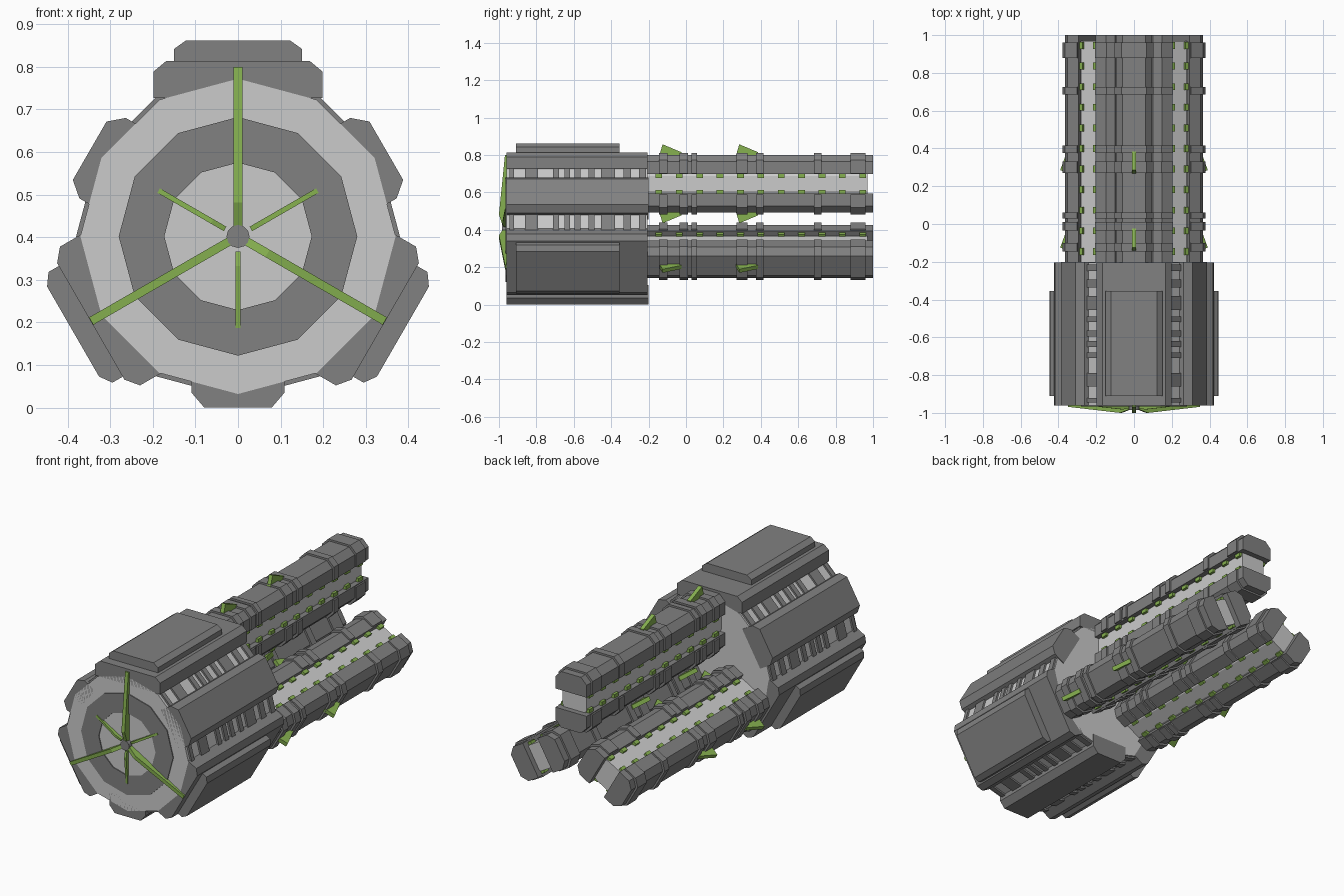
import bpy, bmesh, math
from mathutils import Vector

if "Cube" in bpy.data.objects:
    bpy.data.objects.remove(bpy.data.objects["Cube"])

ZC = 0.402                      # height of the long axis
BIG = (90, 210, 330)            # large armour and barrel directions
SMALL = (30, 150, 270)          # small armour directions


def material(name, rgb):
    m = bpy.data.materials.new(name)
    m.diffuse_color = (*rgb, 1)
    m.use_nodes = True
    m.node_tree.nodes["Principled BSDF"].inputs["Base Color"].default_value = m.diffuse_color
    return m


GREY = material("armour grey", (0.22, 0.22, 0.22))
LIGHT = material("light grey", (0.60, 0.60, 0.60))
GREEN = material("leaf green", (0.24, 0.44, 0.08))

parts = {}


def place(angle, t, y, r):
    """Local sideways t, along y, radial r -> world."""
    a = math.radians(angle)
    return Vector((r * math.cos(a) + t * math.sin(a), y,
                   ZC + r * math.sin(a) - t * math.cos(a)))


def loft(name, mat, ring_a, ring_b):
    """Closed solid between two matching outlines, added to the named part."""
    bm = parts.setdefault(name, (bmesh.new(), mat))[0]
    a = [bm.verts.new(p) for p in ring_a]
    b = [bm.verts.new(p) for p in ring_b]
    n = len(a)
    bm.faces.new(a)
    bm.faces.new(b[::-1])
    for i in range(n):
        bm.faces.new((a[i], b[i], b[(i + 1) % n], a[(i + 1) % n]))


def bar(name, mat, angle, profile, y0, y1):
    """Profile of (t, r) points run along y."""
    loft(name, mat, [place(angle, t, y0, r) for t, r in profile],
         [place(angle, t, y1, r) for t, r in profile])


def fin(name, mat, angle, outline, half):
    """Outline of (y, r) points given a thickness sideways."""
    loft(name, mat, [place(angle, -half, y, r) for y, r in outline],
         [place(angle, half, y, r) for y, r in outline])


def disc(name, mat, radius, y0, y1, sides=12):
    pts = [(radius * math.sin(math.tau * i / sides),
            radius * math.cos(math.tau * i / sides)) for i in range(sides)]
    bar(name, mat, 90, pts, y0, y1)


def rect(t0, t1, r0, r1):
    return [(t0, r0), (t1, r0), (t1, r1), (t0, r1)]


def chamfered(half, r0, r1, ct, cr):
    """Block whose r1 side has its corners cut off."""
    s = 1 if r1 > r0 else -1
    return [(-half, r0), (half, r0), (half, r1 - s * cr), (half - ct, r1),
            (-half + ct, r1), (-half, r1 - s * cr)]


# Body drum with raised ribs
disc("body_drum", LIGHT, 0.37, -0.96, -0.205)
for y0, y1 in ((-0.945, -0.92), (-0.86, -0.79), (-0.71, -0.68), (-0.65, -0.62),
               (-0.595, -0.565), (-0.52, -0.49), (-0.455, -0.38),
               (-0.335, -0.295), (-0.25, -0.215)):
    disc("body_ribs", GREY, 0.38, y0, y1)

# Dark ring on the front face
for i in range(12):
    a0, a1 = math.radians(30 * i), math.radians(30 * i + 30)
    quad = [(r * math.cos(a), r * math.sin(a))
            for r, a in ((0.173, a0), (0.28, a0), (0.28, a1), (0.173, a1))]
    bar("front_ring", GREY, 90, quad, -0.965, -0.958)

# Front hub and green blades
disc("front_hub", GREY, 0.027, -0.985, -0.95)
for a in BIG:
    fin("front_blades", GREEN, a, [(-0.958, 0.02), (-0.98, 0.02), (-1.0, 0.08),
                                   (-0.968, 0.398), (-0.958, 0.398)], 0.010)
for a in SMALL:
    fin("front_blades", GREEN, a, [(-0.958, 0.035), (-0.975, 0.035), (-0.982, 0.07),
                                   (-0.968, 0.215), (-0.958, 0.215)], 0.006)

# Armour plates
for a in BIG:
    d = 0 if a == 90 else -0.013
    w = 0.198 if a == 90 else 0.188
    bar("large_armour", GREY, a, chamfered(w, 0.325 + d, 0.412 + d, 0.03, 0.025), -0.96, -0.205)
    bar("large_armour_top", GREY, a, chamfered(0.15, 0.40 + d, 0.46 + d, 0.028, 0.02), -0.91, -0.355)
for a in SMALL:
    bar("small_armour", GREY, a, chamfered(0.109, 0.297, 0.402, 0.03, 0.035), -0.96, -0.2)

# Three barrels: light core between two dark rails
BANDS = ((-0.145, -0.10), (-0.035, 0.01), (0.03, 0.06), (0.27, 0.33),
         (0.375, 0.415), (0.685, 0.725), (0.88, 0.96))
for a in BIG:
    d = 0 if a == 90 else -0.01
    core = [(-0.055, 0.17), (0.055, 0.17), (0.072, 0.205), (0.072, 0.285),
            (0.055, 0.32), (-0.055, 0.32), (-0.072, 0.285), (-0.072, 0.205)]
    bar("barrel_core", LIGHT, a, [(t, r + d) for t, r in core], -0.21, 0.97)
    for inner, outer, s in ((0.295, 0.398, 1), (0.192, 0.09, -1)):
        inner, outer = inner + d, outer + d
        bar("barrel_rails", GREY, a, chamfered(0.095, inner, outer, 0.035, 0.035), -0.21, 1.0)
        # Raised bands around the rail
        for y0, y1 in BANDS:
            bar("rail_bands", GREY, a,
                chamfered(0.104, inner + s * 0.004, outer + s * 0.010, 0.037, 0.037), y0, y1)
        # Green swept fins
        for y in (-0.145, 0.265):
            fin("rail_fins", GREEN, a, [(y, outer - s * 0.01), (y + 0.02, outer + s * 0.057),
                                        (y + 0.12, outer + s * 0.015),
                                        (y + 0.12, outer - s * 0.01)], 0.011)
        # Small green teeth along the core
        for i in range(11):
            y = -0.145 + 0.109 * i
            for side in (-1, 1):
                bar("rail_teeth", GREEN, a,
                    rect(side * 0.066, side * 0.086, inner - s * 0.02, inner + s * 0.004),
                    y - 0.018, y + 0.018)

# Turn every part into an object
for name, (bm, mat) in parts.items():
    bmesh.ops.recalc_face_normals(bm, faces=bm.faces)
    mesh = bpy.data.meshes.new(name)
    bm.to_mesh(mesh)
    bm.free()
    mesh.materials.append(mat)
    bpy.context.collection.objects.link(bpy.data.objects.new(name, mesh))
